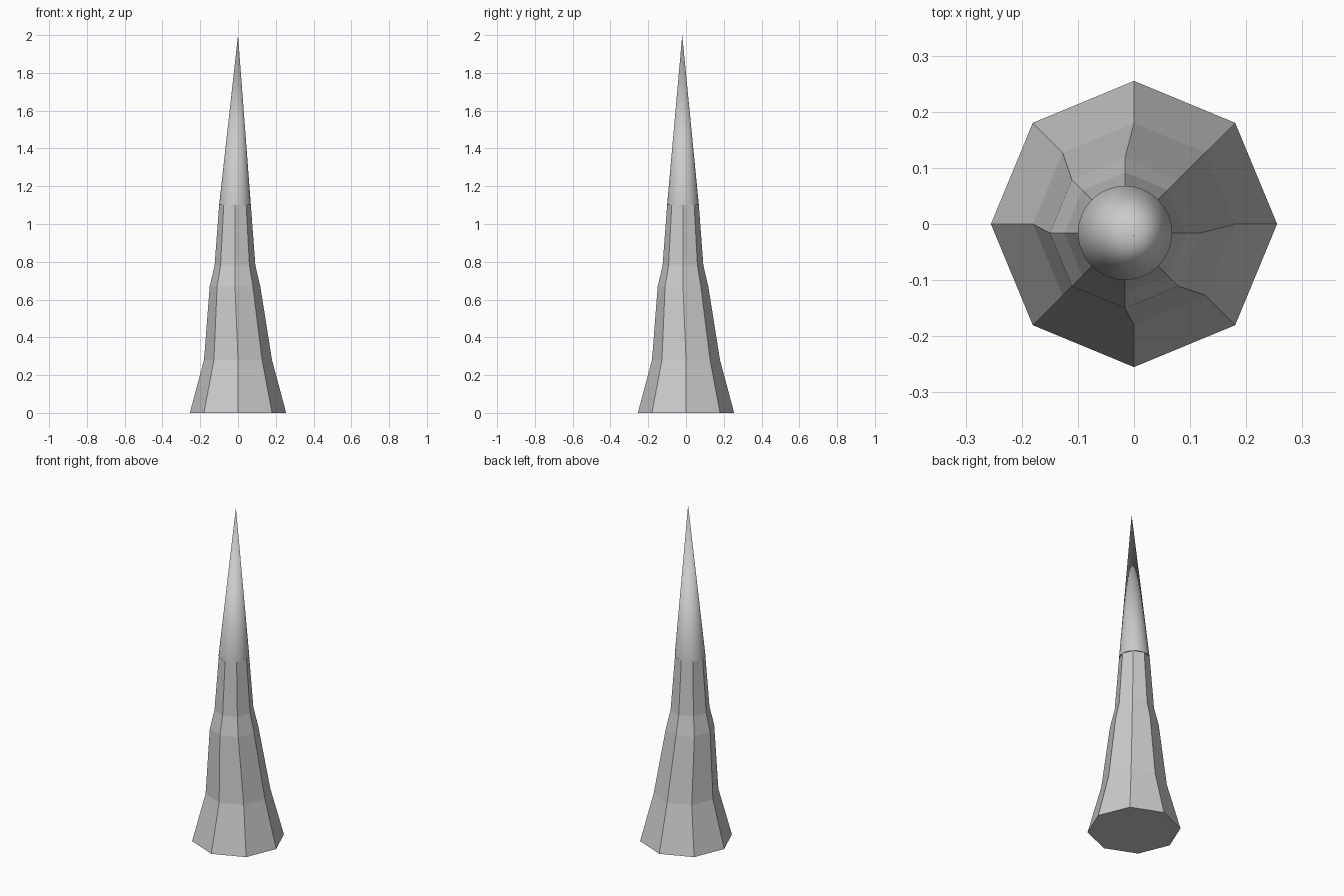
import bpy, bmesh
from math import cos, sin, tau

if "Cube" in bpy.data.objects:
    bpy.data.objects.remove(bpy.data.objects["Cube"])


def loft(name, rings, tip, sides):
    """Closed spike: stacked rings (x, y, z, radius) ending in a point."""
    bm = bmesh.new()
    loops = [[bm.verts.new((x + r * cos(tau * i / sides), y + r * sin(tau * i / sides), z))
              for i in range(sides)] for x, y, z, r in rings]
    top = bm.verts.new(tip)
    bm.faces.new(loops[0][::-1])
    for lo, hi in zip(loops, loops[1:]):
        for i in range(sides):
            j = (i + 1) % sides
            bm.faces.new((lo[i], lo[j], hi[j], hi[i]))
    for i in range(sides):
        bm.faces.new((loops[-1][i], loops[-1][(i + 1) % sides], top))
    mesh = bpy.data.meshes.new(name)
    bm.to_mesh(mesh)
    bm.free()
    obj = bpy.data.objects.new(name, mesh)
    bpy.context.collection.objects.link(obj)
    return obj


TIP = (0, -0.02, 2)
C = -0.016  # sideways drift of the upper rings

# faceted eight-sided spike
loft("spike_body", [
    (0, 0, 0, 0.255),
    (0, 0, 0.28, 0.18),
    (C, C, 0.67, 0.134),
    (C, C, 0.78, 0.108),
    (C, C, 1.1, 0.084),
], TIP, 8)

# smooth round cone wrapping the upper part
cap = loft("spike_tip", [(C, C, 1.1, 0.084)], TIP, 32)
for p in cap.data.polygons:
    p.use_smooth = len(p.vertices) == 3
for e in cap.data.edges:  # keep the base rim crisp
    if all(cap.data.vertices[v].co.z < 1.2 for v in e.vertices):
        e.use_edge_sharp = True
